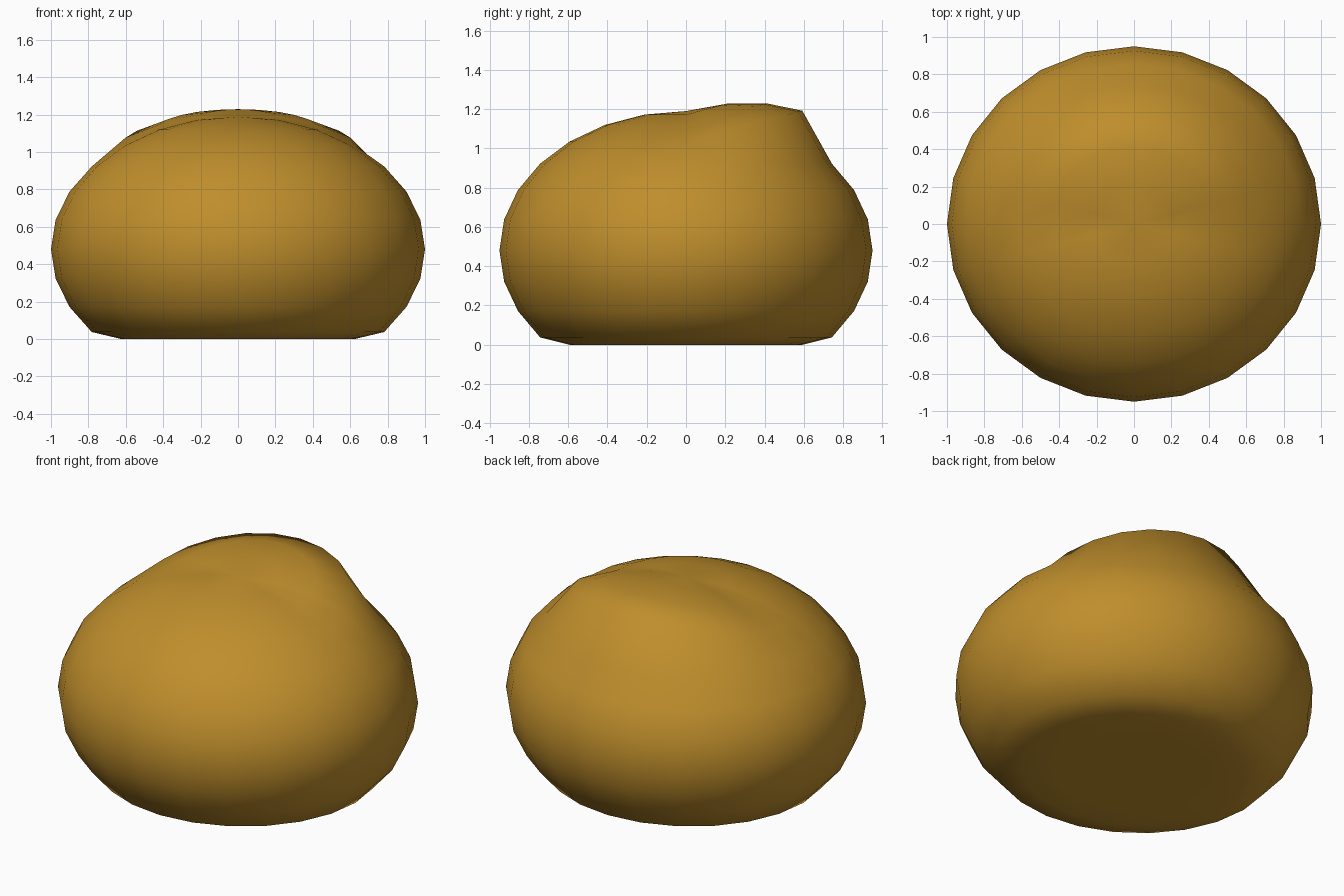
import bpy

if "Cube" in bpy.data.objects:
    bpy.data.objects.remove(bpy.data.objects["Cube"])

# Squashed round body
bpy.ops.mesh.primitive_uv_sphere_add(segments=24, ring_count=14, radius=1)
body = bpy.context.object
body.name = "rounded_body"

for v in body.data.vertices:
    x, y, z = v.co
    y *= 0.95
    z = 0.48 + 0.71 * z
    # Raised crest across the upper back
    if z > 1.0 and y > 0:
        z += 0.265 * y
    # Flattened underside
    v.co = (x, y, max(z, 0.0))

# Smooth shading
for p in body.data.polygons:
    p.use_smooth = True

# Golden brown surface
mat = bpy.data.materials.new("golden_brown")
mat.diffuse_color = (0.52, 0.27, 0.025, 1)
mat.use_nodes = True
mat.node_tree.nodes["Principled BSDF"].inputs["Base Color"].default_value = mat.diffuse_color
body.data.materials.append(mat)
